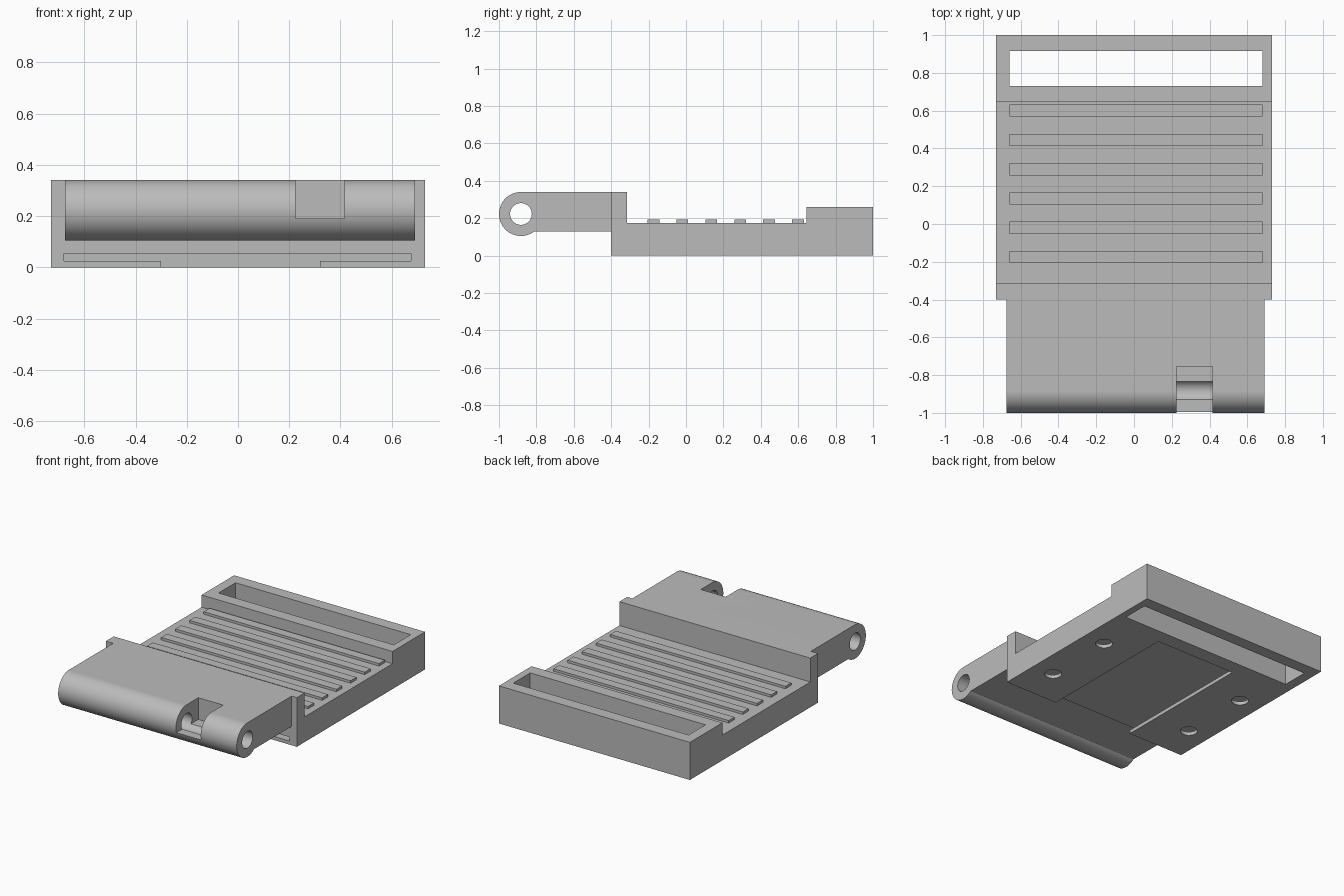
import bpy
import bmesh
from math import cos, sin, pi, asin
from mathutils import Matrix

if "Cube" in bpy.data.objects:
    bpy.data.objects.remove(bpy.data.objects["Cube"])

grey = bpy.data.materials.new("plain_grey")
grey.use_nodes = True
COLOUR = (0.5, 0.5, 0.5, 1)
grey.diffuse_color = COLOUR
grey.node_tree.nodes["Principled BSDF"].inputs["Base Color"].default_value = COLOUR


def finish(name, bm):
    bmesh.ops.recalc_face_normals(bm, faces=bm.faces)
    mesh = bpy.data.meshes.new(name)
    bm.to_mesh(mesh)
    bm.free()
    mesh.materials.append(grey)
    ob = bpy.data.objects.new(name, mesh)
    bpy.context.collection.objects.link(ob)
    return ob


def extrude_x(name, profile, x0, x1):
    """Solid made by sweeping a (y, z) outline from x0 to x1."""
    bm = bmesh.new()
    face = bm.faces.new([bm.verts.new((x0, y, z)) for y, z in profile])
    new = bmesh.ops.extrude_face_region(bm, geom=[face])["geom"]
    verts = [v for v in new if isinstance(v, bmesh.types.BMVert)]
    bmesh.ops.translate(bm, verts=verts, vec=(x1 - x0, 0, 0))
    return finish(name, bm)


def box(name, x, y, z):
    return extrude_x(name, [(y[0], z[0]), (y[1], z[0]), (y[1], z[1]), (y[0], z[1])], *x)


def cylinder(name, radius, length, centre, along_x=False):
    bm = bmesh.new()
    turn = Matrix.Rotation(pi / 2, 4, "Y") if along_x else Matrix()
    bmesh.ops.create_cone(bm, cap_ends=True, segments=48, radius1=radius, radius2=radius,
                          depth=length, matrix=Matrix.Translation(centre) @ turn)
    return finish(name, bm)


def activate(ob):
    bpy.ops.object.select_all(action="DESELECT")
    ob.select_set(True)
    bpy.context.view_layer.objects.active = ob


def cut(target, cutter):
    mod = target.modifiers.new("cut", "BOOLEAN")
    mod.operation = "DIFFERENCE"
    mod.solver = "EXACT"
    mod.object = cutter
    activate(target)
    bpy.ops.object.modifier_apply(modifier=mod.name)
    bpy.data.objects.remove(cutter)


def smooth(ob):
    activate(ob)
    bpy.ops.object.shade_smooth_by_angle(angle=pi / 6)
    weighted = ob.modifiers.new("flat_faces", "WEIGHTED_NORMAL")
    weighted.keep_sharp = True


# Stepped base with a front wall and a raised rear block
base = extrude_x("base", [(-0.4, 0), (1, 0), (1, 0.26), (0.645, 0.26), (0.645, 0.175),
                          (-0.315, 0.175), (-0.315, 0.34), (-0.4, 0.34)], -0.73, 0.73)
# Rear through slot
cut(base, box("rear_slot", (-0.66, 0.68), (0.73, 0.915), (-0.1, 0.4)))
# T-shaped channel on the underside, open at the front
cut(base, box("channel_wide", (-0.68, 0.675), (-0.5, 0.625), (0.025, 0.053)))
cut(base, box("channel_mouth", (-0.3, 0.32), (-0.5, 0.625), (-0.1, 0.04)))
# Screw holes through the channel lips
for x in (-0.57, 0.57):
    for y in (-0.13, 0.38):
        cut(base, cylinder("screw_hole", 0.055, 0.1, (x, y, -0.012)))
smooth(base)

# Hinge arm: flat slab ending in a round barrel
CY, CZ, R = -0.8825, 0.2225, 0.1175
UNDER = 0.13
start, end = pi / 2, 2 * pi - asin((CZ - UNDER) / R)
STEPS = 36
arc = [start + (end - start) * i / STEPS for i in range(STEPS + 1)]
outline = [(CY + R * cos(a), CZ + R * sin(a)) for a in arc]
arm = extrude_x("hinge_arm", outline + [(-0.4, UNDER), (-0.4, CZ + R)], -0.675, 0.69)
cut(arm, cylinder("pin_hole", 0.058, 2, (0, CY, CZ), along_x=True))
cut(arm, box("notch", (0.225, 0.415), (-1.1, -0.755), (0.19, 0.5)))
smooth(arm)

# Raised grip ribs across the deck
for i in range(6):
    y = -0.175 + 0.155 * i
    box(f"rib_{i + 1}", (-0.66, 0.68), (y - 0.032, y + 0.032), (0.175, 0.192))
